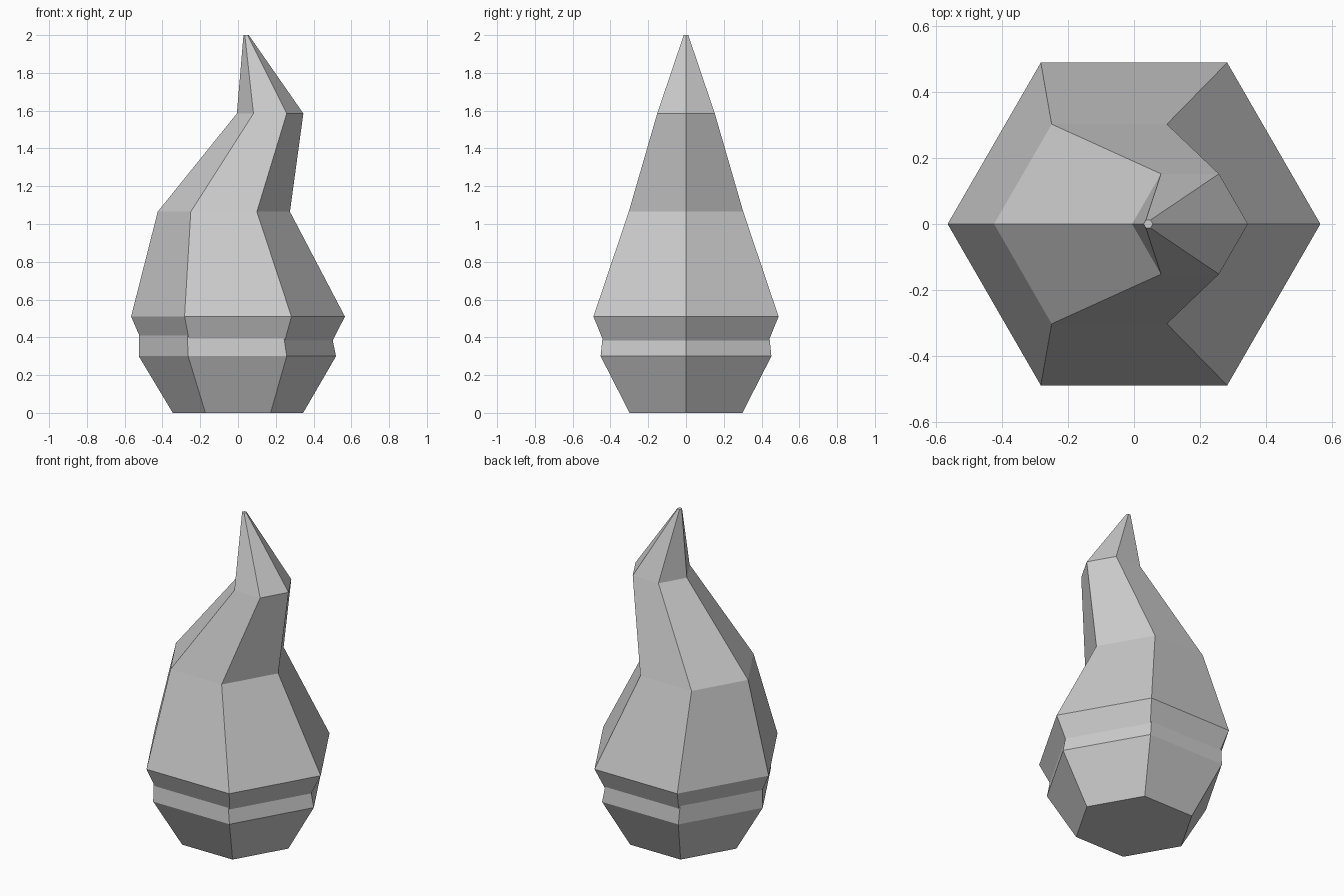
import bpy
import bmesh
from math import cos, sin, pi

cube = bpy.data.objects.get("Cube")
if cube:
    bpy.data.objects.remove(cube, do_unlink=True)

SIDES = 6

grey = bpy.data.materials.new("plain_grey")
grey.use_nodes = True
colour = (0.6, 0.6, 0.6, 1)
grey.diffuse_color = colour
grey.node_tree.nodes["Principled BSDF"].inputs["Base Color"].default_value = colour


def loft(name, rings):
    """Skin six-sided rings given as (height, x offset, radius)."""
    bm = bmesh.new()
    loops = [[bm.verts.new((cx + r * cos(2 * pi * i / SIDES), r * sin(2 * pi * i / SIDES), z))
              for i in range(SIDES)] for z, cx, r in rings]
    for low, high in zip(loops, loops[1:]):
        for i in range(SIDES):
            j = (i + 1) % SIDES
            bm.faces.new((low[i], low[j], high[j], high[i]))
    bm.faces.new(loops[0][::-1])
    bm.faces.new(loops[-1])
    bmesh.ops.recalc_face_normals(bm, faces=bm.faces)
    mesh = bpy.data.meshes.new(name)
    bm.to_mesh(mesh)
    bm.free()
    mesh.materials.append(grey)
    obj = bpy.data.objects.new(name, mesh)
    bpy.context.collection.objects.link(obj)
    return obj


# Flared cup whose rim is hidden inside the flame
loft("base_cup", [(0, 0, 0.345), (0.3, -0.003, 0.522), (0.5, -0.022, 0.499)])

# Bulging flame that bends one way, then the other, to a tiny blunt tip
loft("bent_flame", [(0.3, -0.008, 0.467), (0.51, 0, 0.566), (1.065, -0.075, 0.35),
                    (1.585, 0.17, 0.176), (2, 0.043, 0.014)])
